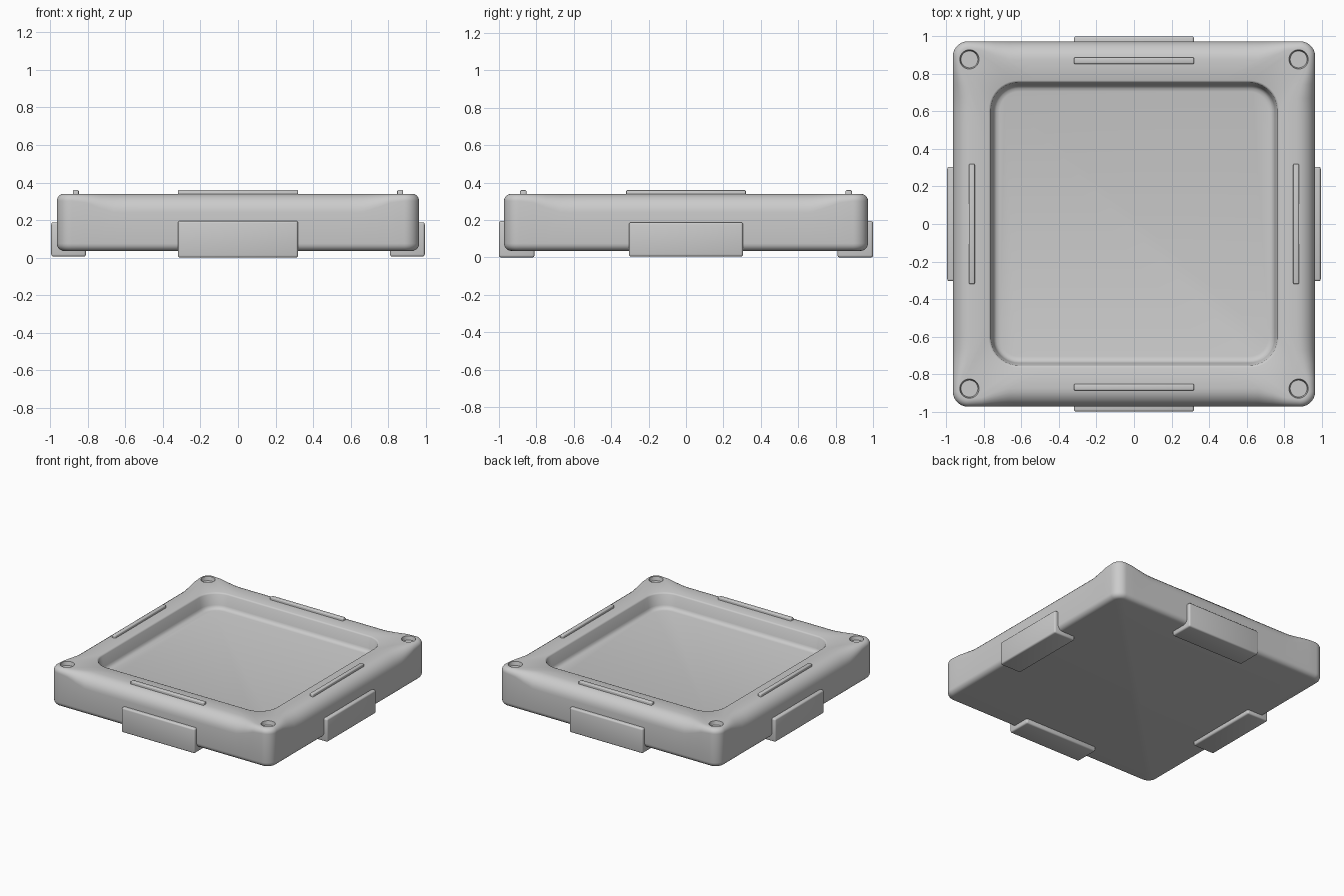
import bpy, bmesh
from math import sin, cos, pi, radians

if "Cube" in bpy.data.objects:
    bpy.data.objects.remove(bpy.data.objects["Cube"])

HX, HY, CR = 0.965, 0.973, 0.08      # outer half sizes and corner radius
BOTTOM, TOP = 0.035, 0.34
SIDE, ARC = 24, 10                   # segments per straight side / corner


def outline_point(quarter, i, hx, hy, cr, core_x, core_y):
    """Point on a rounded rectangle: arc first, then the straight side."""
    sx, sy = [(1, 1), (-1, 1), (-1, -1), (1, -1)][quarter]
    nx, ny = [(-1, 1), (-1, -1), (1, -1), (1, 1)][quarter]
    if i < ARC:
        a = quarter * pi / 2 + i / ARC * pi / 2
        return sx * core_x + cr * cos(a), sy * core_y + cr * sin(a)
    t = (i - ARC) / SIDE
    a = (quarter + 1) * pi / 2
    x = sx * core_x * (1 - t) + nx * core_x * t
    y = sy * core_y * (1 - t) + ny * core_y * t
    return x + cr * round(cos(a)), y + cr * round(sin(a))


def ring(bm, hx, hy, cr, place):
    verts = []
    for q in range(4):
        for i in range(ARC + SIDE):
            x, y = outline_point(q, i, hx, hy, cr, hx - cr, hy - cr)
            d, z = place(x, y)
            if d:
                x, y = outline_point(q, i, hx, hy, cr - d, hx - cr, hy - cr)
            verts.append(bm.verts.new((x, y, z)))
    return verts


def top_radius(x, y):
    """The top edge is softer mid-side and tighter near the corners."""
    c = min(abs(x) / HX, abs(y) / HY)
    t = max(0, min(1, (c - 0.66) / 0.24))
    return 0.1 - 0.062 * t * t * (3 - 2 * t)


def finish(name, bm):
    bmesh.ops.recalc_face_normals(bm, faces=bm.faces)
    me = bpy.data.meshes.new(name)
    bm.to_mesh(me)
    bm.free()
    ob = bpy.data.objects.new(name, me)
    bpy.context.collection.objects.link(ob)
    return ob


def smooth(ob):
    bpy.ops.object.select_all(action='DESELECT')
    ob.select_set(True)
    bpy.context.view_layer.objects.active = ob
    bpy.ops.object.shade_smooth_by_angle(angle=radians(35))


def box(name, lo, hi, bevel):
    bm = bmesh.new()
    bmesh.ops.create_cube(bm, size=1)
    for v in bm.verts:
        v.co = [(a + b) / 2 + c * (b - a) for a, b, c in zip(lo, hi, v.co)]
    bmesh.ops.bevel(bm, geom=bm.edges[:], offset=bevel, segments=3,
                    profile=0.5, affect='EDGES')
    ob = finish(name, bm)
    smooth(ob)
    return ob


# Tray body: rings lofted from the underside, over the rim, into the recess
bm = bmesh.new()
rings = []
for k in range(6):
    a = k / 5 * pi / 2
    rings.append(ring(bm, HX, HY, CR, lambda x, y: (
        0.04 * (1 - sin(a)), BOTTOM + 0.04 * (1 - cos(a)))))
for k in range(8):
    a = k / 7 * pi / 2
    rings.append(ring(bm, HX, HY, CR, lambda x, y: (
        top_radius(x, y) * (1 - cos(a)), TOP - top_radius(x, y) * (1 - sin(a)))))
for inset, z in [(0, 0.34), (0.007, 0.337), (0.012, 0.33), (0.025, 0.25),
                 (0.031, 0.236), (0.042, 0.226), (0.06, 0.222)]:
    rings.append(ring(bm, 0.775 - inset, 0.765 - inset, 0.16 - inset,
                      lambda x, y: (0, z)))
for lower, upper in zip(rings, rings[1:]):
    n = len(lower)
    for i in range(n):
        j = (i + 1) % n
        bm.faces.new((lower[i], lower[j], upper[j], upper[i]))
bm.faces.new(rings[0][::-1])
bm.faces.new(rings[-1])
body = finish("tray_body", bm)

# Shallow round sockets in the four corners
bm = bmesh.new()
for sx in (-1, 1):
    for sy in (-1, 1):
        made = bmesh.ops.create_cone(bm, cap_ends=True, segments=32,
                                     radius1=0.045, radius2=0.062, depth=0.08)
        bmesh.ops.translate(bm, verts=made["verts"],
                            vec=(sx * 0.877, sy * 0.877, 0.35))
cutter = finish("socket_cutter", bm)
cutter.hide_render = True
cutter.hide_viewport = True
mod = body.modifiers.new("sockets", 'BOOLEAN')
mod.object = cutter
mod.operation = 'DIFFERENCE'
mod.solver = 'EXACT'
bpy.context.view_layer.objects.active = body
bpy.ops.object.modifier_apply(modifier=mod.name)
bpy.data.objects.remove(cutter)
smooth(body)

# Side clips and top ridges on all four sides
for s, fb, lr in ((-1, "front", "left"), (1, "back", "right")):
    y0, y1 = sorted((s * 0.81, s * 1.0))
    box(fb + "_clip", (-0.32, y0, 0), (0.32, y1, 0.195), 0.012)
    x0, x1 = sorted((s * 0.81, s * 0.995))
    box(lr + "_clip", (x0, -0.305, 0.005), (x1, 0.305, 0.188), 0.012)
    r0, r1 = sorted((s * 0.853, s * 0.887))
    box(fb + "_ridge", (-0.32, r0, 0.3), (0.32, r1, 0.36), 0.007)
    r0, r1 = sorted((s * 0.848, s * 0.88))
    box(lr + "_ridge", (r0, -0.32, 0.3), (r1, 0.32, 0.36), 0.007)
